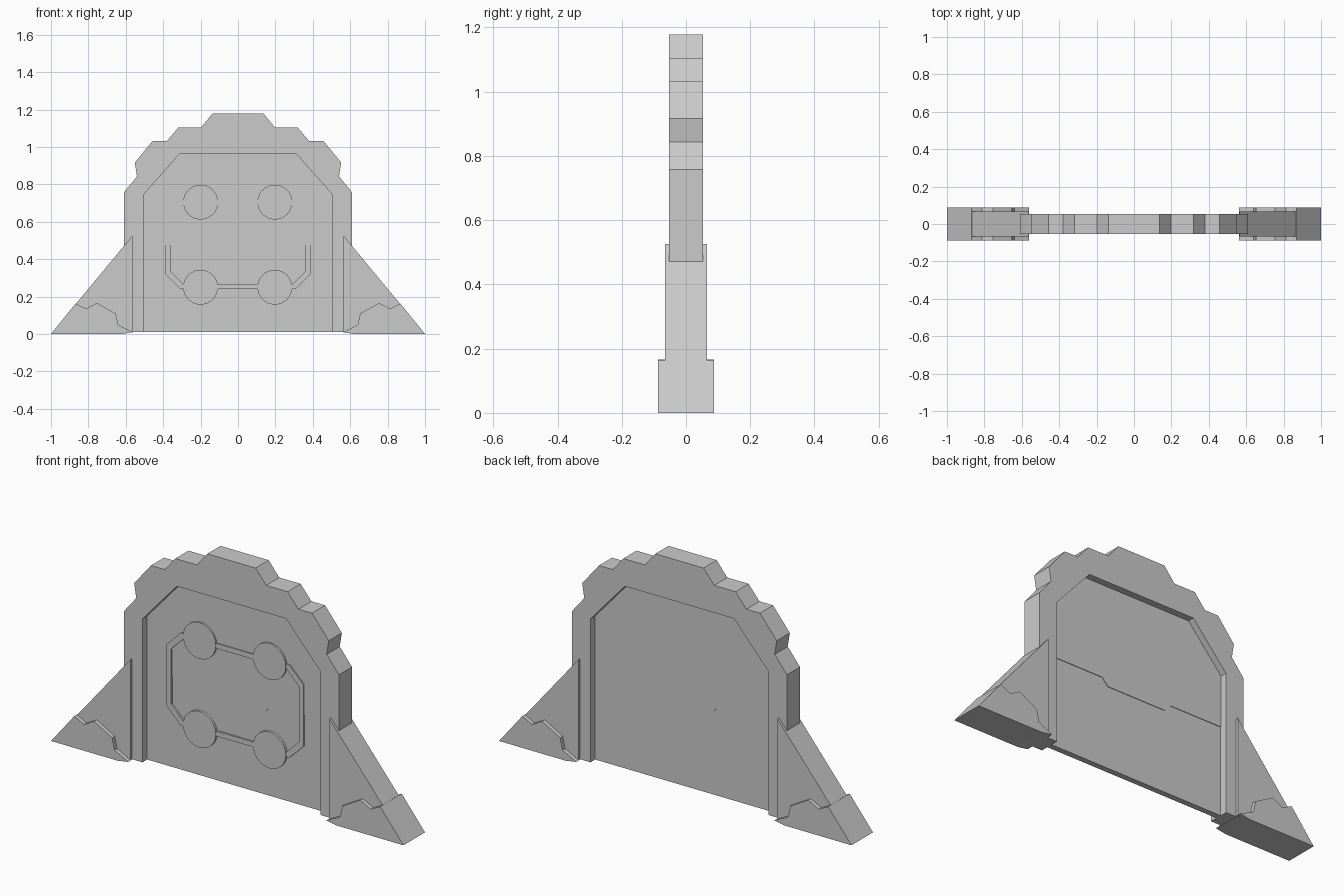
import bpy, bmesh, math

if "Cube" in bpy.data.objects:
    bpy.data.objects.remove(bpy.data.objects["Cube"])


def slab(name, polys, y0, y1):
    """Extrude one or more (x, z) polygons sharing edges from y0 to y1."""
    bm = bmesh.new()
    cache = {}
    faces = []
    for poly in polys:
        vs = []
        for p in poly:
            key = (round(p[0], 5), round(p[1], 5))
            if key not in cache:
                cache[key] = bm.verts.new((p[0], y0, p[1]))
            vs.append(cache[key])
        faces.append(bm.faces.new(vs))
    res = bmesh.ops.extrude_face_region(bm, geom=faces, use_keep_orig=True)
    moved = [g for g in res["geom"] if isinstance(g, bmesh.types.BMVert)]
    bmesh.ops.translate(bm, verts=moved, vec=(0, y1 - y0, 0))
    bmesh.ops.recalc_face_normals(bm, faces=bm.faces)
    me = bpy.data.meshes.new(name)
    bm.to_mesh(me)
    bm.free()
    ob = bpy.data.objects.new(name, me)
    bpy.context.collection.objects.link(ob)
    return ob


def mirrored(half):
    """Right-hand half outline plus its reflection, in order."""
    return half + [(-x, z) for x, z in reversed(half)]


# Stepped arch frame with a chamfered opening
outer = [(0.61, 0.01), (0.61, 0.757), (0.54, 0.843), (0.552, 0.916), (0.457, 1.032),
         (0.38, 1.032), (0.318, 1.105), (0.197, 1.105), (0.137, 1.178)]
opening = [(0.505, 0.01), (0.505, 0.745), (0.31, 0.965)]
slab("arch_frame", [mirrored(outer) + mirrored(opening)[::-1]], -0.053, 0.053)

# Two door leaves meeting on an interlocking seam
seam = mirrored([(0.505, 0.477), (0.204, 0.477), (0.17, 0.44)])
upper = mirrored([(0.505, 0.745), (0.31, 0.965)])
slab("upper_door", [seam + upper[::-1]], -0.018, 0.018)
slab("lower_door", [seam + [(-0.505, 0.01), (0.505, 0.01)]], -0.015, 0.015)


# Raised octagonal conduit on the front of the door
def octagon(w, h, c):
    q = [(w, h - c), (w - c, h)]
    ring = mirrored(q)
    return [(x, 0.4775 + z) for x, z in ring + [(-x, -z) for x, z in ring]]


def ordered(w, h, c):
    return sorted(set(octagon(w, h, c)), key=lambda p: math.atan2(p[1] - 0.4775, p[0]))


o, i = ordered(0.388, 0.238, 0.08), ordered(0.362, 0.212, 0.07)
slab("door_conduit", [[o[k], o[(k + 1) % 8], i[(k + 1) % 8], i[k]] for k in range(8)],
     -0.024, -0.01)

# Round bosses at the conduit corners
for x, side in ((-0.2, "left"), (0.197, "right")):
    for z, level in ((0.705, "upper"), (0.25, "lower")):
        circle = [(x + 0.093 * math.cos(math.tau * k / 32),
                   z + 0.093 * math.sin(math.tau * k / 32)) for k in range(32)]
        slab(f"{level}_{side}_boss", [circle], -0.027, -0.01)

# Sloped buttresses with wider armoured feet on both sides
buttress = [(0.565, 0.008), (0.565, 0.525), (0.87, 0.157), (0.87, 0.008)]
foot = [(1.0, 0), (0.868, 0.163), (0.813, 0.135), (0.755, 0.166), (0.653, 0.109),
        (0.64, 0.049), (0.562, 0.01), (0.62, 0)]
for s, side in ((-1, "left"), (1, "right")):
    slab(side + "_buttress", [[(s * x, z) for x, z in buttress]], -0.066, 0.066)
    slab(side + "_foot", [[(s * x, z) for x, z in foot]], -0.087, 0.087)
